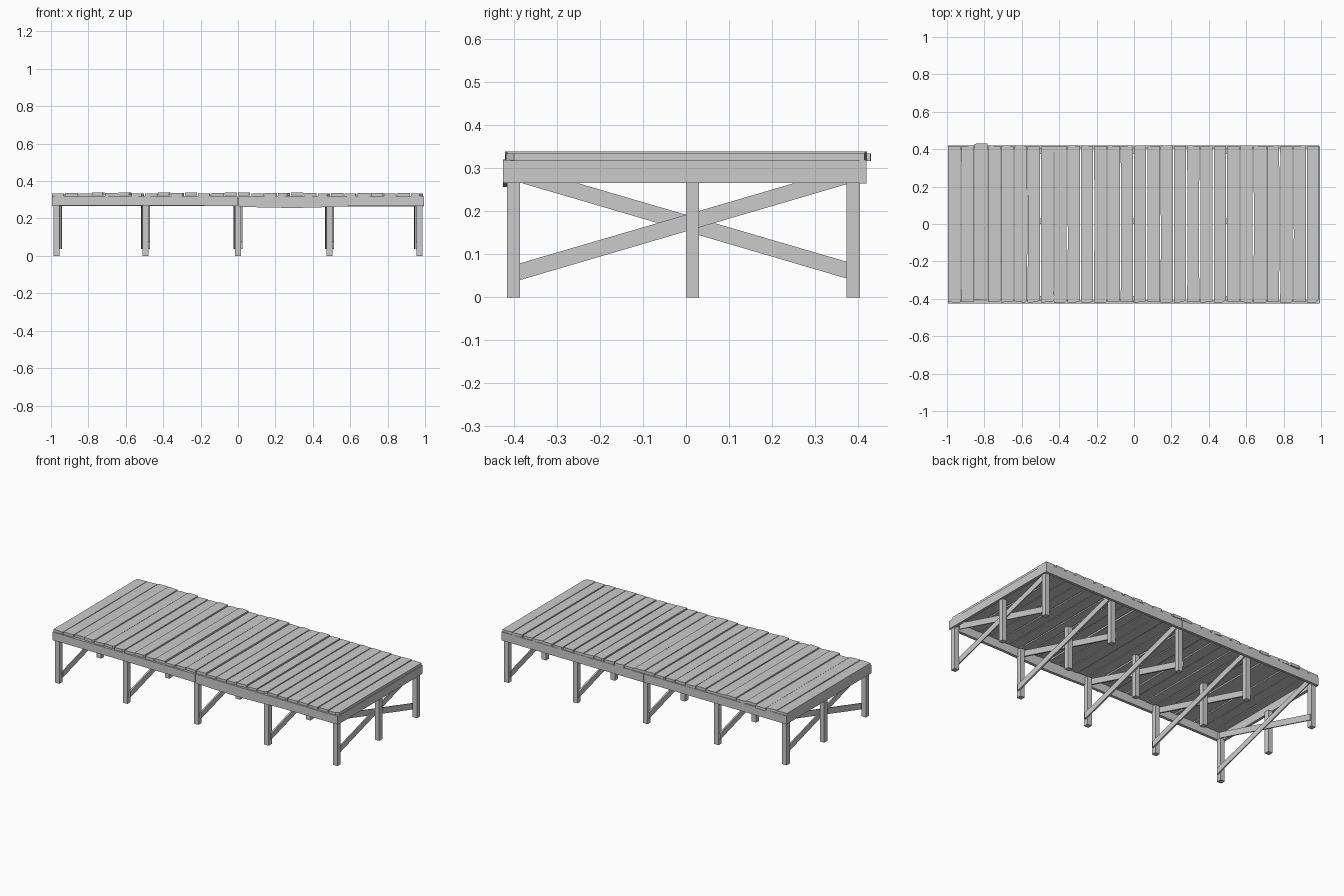
import bpy, bmesh, math, random
from mathutils import Matrix, Vector

if "Cube" in bpy.data.objects:
    bpy.data.objects.remove(bpy.data.objects["Cube"])

rng = random.Random(7)


def prism(name, outline, axis, a, b):
    """Extrude a 2D outline along x, y or z from a to b."""
    place = {'x': lambda p, t: (t, p[0], p[1]),
             'y': lambda p, t: (p[0], t, p[1]),
             'z': lambda p, t: (p[0], p[1], t)}[axis]
    bm = bmesh.new()
    face = bm.faces.new([bm.verts.new(place(p, a)) for p in outline])
    ext = bmesh.ops.extrude_face_region(bm, geom=[face])
    shift = Vector(place((0, 0), b - a))
    for v in [g for g in ext['geom'] if isinstance(g, bmesh.types.BMVert)]:
        v.co += shift
    bmesh.ops.recalc_face_normals(bm, faces=bm.faces)
    mesh = bpy.data.meshes.new(name)
    bm.to_mesh(mesh)
    bm.free()
    ob = bpy.data.objects.new(name, mesh)
    bpy.context.collection.objects.link(ob)
    return ob


def box(name, x0, x1, y0, y1, z0, z1):
    return prism(name, [(x0, y0), (x1, y0), (x1, y1), (x0, y1)], 'z', z0, z1)


# deck planks: slightly worn edges, uneven heights and narrow gaps
count = 28
pitch = 1.99 / count
for i in range(count):
    x0 = -0.995 + i * pitch
    x1 = x0 + pitch - rng.uniform(0.002, 0.007)
    end = 0.418
    lift = rng.choice([0.0, 0.001, 0.005]) if 0 < i < count - 1 else 0.0
    shift = 0.012 if i == 2 else 0.0
    j = lambda s: rng.uniform(-s, s)
    chip = rng.uniform(0.004, 0.018)
    outline = [(x0, -end + j(0.004) + shift),
               (x1 - chip, -end + j(0.004) + shift),
               (x1, -end + chip * rng.choice([0.2, 1.0]) + shift),
               (x1 + j(0.002), j(0.1)),
               (x1, end + j(0.003) + shift),
               (x0 + chip, end + j(0.003) + shift),
               (x0, end - 0.004 + shift),
               (x0 + rng.uniform(0, 0.002), j(0.1))]
    prism(f"deck_plank_{i + 1}", outline, 'z', 0.317 + lift, 0.334 + lift)

# long rim boards, two lengths per side, the front right one sagging
prism("front_rim_left", [(-0.995, 0.268), (-0.5, 0.27), (-0.002, 0.267),
                         (-0.002, 0.319), (-0.995, 0.319)], 'y', -0.426, -0.408)
prism("front_rim_right", [(0.002, 0.264), (0.1, 0.26), (0.3, 0.256), (0.48, 0.261),
                          (0.6, 0.266), (0.992, 0.267), (0.992, 0.319), (0.002, 0.321)],
      'y', -0.426, -0.408)
prism("back_rim_left", [(-0.995, 0.267), (-0.002, 0.267), (-0.002, 0.319),
                        (-0.995, 0.319)], 'y', 0.403, 0.42)
prism("back_rim_right", [(0.002, 0.265), (0.992, 0.265), (0.992, 0.319),
                         (0.002, 0.319)], 'y', 0.403, 0.42)

# end rim boards
for side, s in (("left", -1), ("right", 1)):
    a, b = sorted((s * 0.977, s * 0.994))
    box(f"{side}_end_rim", a, b, -0.422, 0.414, 0.266, 0.318)

# rows of posts with crossed braces
rows = [-0.97, -0.495, 0.0, 0.49, 0.97]
hw = 0.0155
for r, x in enumerate(rows, 1):
    for label, y, top in (("front", -0.401, 0.31), ("middle", 0.015, 0.268),
                          ("back", 0.389, 0.31)):
        box(f"{label}_post_{r}", x - hw, x + hw, y - hw, y + hw, 0.0, top)
    # end rows carry both braces on the inner face, inner rows one on each face
    if r == 1:
        spans = [(hw + 0.007, hw + 0.013), (hw - 0.001, hw + 0.006)]
    elif r == len(rows):
        spans = [(-hw - 0.006, -hw + 0.001), (-hw - 0.013, -hw - 0.007)]
    else:
        spans = [(hw - 0.001, hw + 0.009), (-hw - 0.009, -hw + 0.001)]
    for (a, b), s, label in zip(spans, (1, -1), ("rising", "falling")):
        outline = [(-0.40 * s, 0.036), (0.39 * s, 0.268),
                   (0.39 * s, 0.306), (-0.40 * s, 0.075)]
        prism(f"{label}_brace_{r}", outline, 'x', x + a, x + b)
